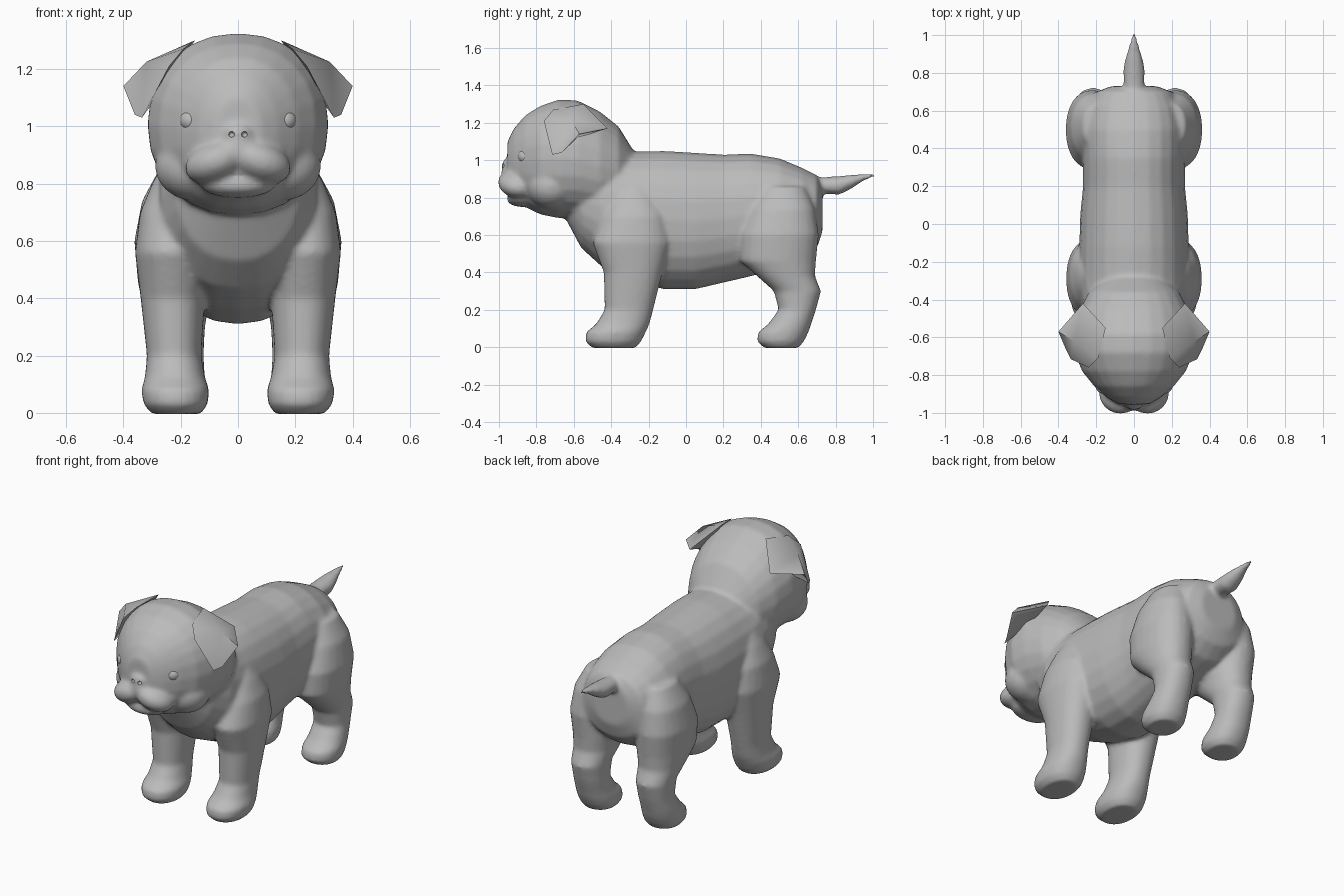
import bpy, bmesh, math
from mathutils import Vector, Matrix

if "Cube" in bpy.data.objects:
    bpy.data.objects.remove(bpy.data.objects["Cube"])

coat = bpy.data.materials.new("warm_grey")
coat.diffuse_color = (0.5, 0.5, 0.5, 1)
coat.use_nodes = True
coat.node_tree.nodes["Principled BSDF"].inputs["Base Color"].default_value = coat.diffuse_color


def make(name, bm):
    bmesh.ops.recalc_face_normals(bm, faces=bm.faces)
    me = bpy.data.meshes.new(name)
    bm.to_mesh(me)
    bm.free()
    me.materials.append(coat)
    ob = bpy.data.objects.new(name, me)
    bpy.context.collection.objects.link(ob)
    return ob


def loft(name, rings, axis, power=2.0, sides=24):
    """Rounded rings: (position, low a, high a, low b, high b) along y or z."""
    bm = bmesh.new()
    loops = []
    for p, a0, a1, b0, b1 in rings:
        loop = []
        for i in range(sides):
            t = 2 * math.pi * i / sides
            c, s = math.cos(t), math.sin(t)
            a = (a0 + a1) / 2 + (a1 - a0) / 2 * math.copysign(abs(c) ** (2 / power), c)
            b = (b0 + b1) / 2 + (b1 - b0) / 2 * math.copysign(abs(s) ** (2 / power), s)
            loop.append(bm.verts.new((a, p, b) if axis == 'y' else (a, b, p)))
        loops.append(loop)
    for l0, l1 in zip(loops, loops[1:]):
        for i in range(sides):
            j = (i + 1) % sides
            bm.faces.new((l0[i], l0[j], l1[j], l1[i]))
    bm.faces.new(loops[0])
    bm.faces.new(loops[-1])
    return make(name, bm)


def along_y(name, rows, power=2.0):
    """Rows: (y, top, bottom, half width)."""
    return loft(name, [(y, -w, w, b, t) for y, t, b, w in rows], 'y', power)


def ball(name, centre, radii, roll=0.0, turn=0.0):
    bm = bmesh.new()
    bmesh.ops.create_uvsphere(bm, u_segments=24, v_segments=16, radius=1)
    m = (Matrix.Translation(centre) @ Matrix.Rotation(turn, 4, 'Z')
         @ Matrix.Rotation(roll, 4, 'Y') @ Matrix.Diagonal((*radii, 1)))
    bm.transform(m)
    return make(name, bm)


def apply_all(ob):
    bpy.ops.object.select_all(action='DESELECT')
    ob.select_set(True)
    bpy.context.view_layer.objects.active = ob
    for m in list(ob.modifiers):
        bpy.ops.object.modifier_apply(modifier=m.name)


parts = []
# torso
parts.append(along_y("body", [
    (-.64, 1.0, .68, .14), (-.56, 1.05, .53, .22), (-.45, 1.08, .43, .27),
    (-.3, 1.045, .36, .29), (-.12, 1.05, .31, .29), (.05, 1.04, .31, .285),
    (.2, 1.03, .345, .27), (.35, 1.035, .38, .27), (.5, 1.01, .42, .27),
    (.62, .96, .46, .25), (.7, .92, .53, .2), (.73, .86, .62, .12)], 2.2))
# skull
parts.append(along_y("head", [
    (-.28, 1.05, .8, .15), (-.36, 1.18, .7, .24), (-.46, 1.26, .68, .29),
    (-.58, 1.32, .69, .315), (-.68, 1.325, .69, .315), (-.78, 1.29, .71, .275),
    (-.86, 1.24, .75, .21), (-.92, 1.17, .79, .14), (-.955, 1.1, .84, .08)], 2.15))
# tail
parts.append(along_y("tail", [
    (.64, .90, .80, .06), (.74, .91, .82, .055), (.82, .915, .815, .058),
    (.88, .922, .845, .045), (.95, .926, .89, .025), (1.01, .928, .912, .01)]))

for s in (-1, 1):
    def leg(name, rows):
        parts.append(loft(name, [(z, s * x0, s * x1, y0, y1)
                                 for z, x0, x1, y0, y1 in rows], 'z', 2.2))
    leg("front_leg", [
        (-.004, .13, .30, -.50, -.27), (.03, .105, .33, -.54, -.24), (.08, .1, .338, -.535, -.215),
        (.125, .115, .325, -.48, -.195), (.2, .128, .318, -.435, -.175), (.4, .115, .34, -.44, -.125),
        (.56, .1, .36, -.5, -.08), (.7, .1, .342, -.45, -.1), (.8, .1, .3, -.4, -.15),
        (.87, .1, .26, -.35, -.2)])
    leg("hind_leg", [
        (-.004, .13, .30, .42, .6), (.03, .105, .325, .38, .63), (.08, .105, .33, .385, .655),
        (.125, .115, .325, .44, .67), (.2, .12, .315, .495, .695), (.3, .115, .32, .47, .722),
        (.38, .1, .335, .38, .69), (.46, .08, .35, .29, .695), (.6, .08, .362, .29, .71),
        (.74, .08, .335, .34, .69), (.86, .08, .27, .4, .64)])
    # upper lip, eyelids and cheek
    parts.append(ball("upper_lip", (s * .075, -.90, .875), (.115, .105, .072), s * .35, s * .3))
    parts.append(ball("brow", (s * .155, -.838, 1.06), (.062, .05, .03), s * .15, s * .65))
    parts.append(ball("lower_lid", (s * .16, -.84, .98), (.06, .045, .02), 0, s * .65))
    parts.append(ball("cheek", (s * .15, -.72, .86), (.14, .13, .12)))
parts.append(ball("muzzle_bridge", (0, -.89, .92), (.09, .1, .085)))
parts.append(ball("chin", (0, -.875, .795), (.13, .085, .045)))
parts.append(ball("nose", (0, -.957, .975), (.048, .028, .034)))

# fuse everything into one smooth skin
bpy.ops.object.select_all(action='DESELECT')
for ob in parts:
    ob.select_set(True)
puppy = parts[0]
bpy.context.view_layer.objects.active = puppy
bpy.ops.object.join()
puppy.name = "puppy_body"
rm = puppy.modifiers.new("fuse", 'REMESH')
rm.mode = 'VOXEL'
rm.voxel_size = .012
sm = puppy.modifiers.new("soften", 'SMOOTH')
sm.factor = .5
sm.iterations = 8
apply_all(puppy)

# nostrils
for s in (-1, 1):
    cutter = ball("nostril_cutter", (s * .023, -.985, .972), (.011, .022, .011), s * .4)
    cutter.hide_render = True
    bo = puppy.modifiers.new("nostril", 'BOOLEAN')
    bo.operation = 'DIFFERENCE'
    bo.object = cutter
    apply_all(puppy)
    bpy.data.objects.remove(cutter)

smooth = [puppy]
for s, side in ((-1, "left"), (1, "right")):
    # eyes
    smooth.append(ball(side + "_eye", (s * .162, -.856, 1.02), (.042, .042, .04)))
    # folded ears: rim fan over a raised crown, closed to an inner point
    rim = [(.24, -.76, 1.21), (.335, -.715, 1.03), (.36, -.665, 1.04), (.4, -.57, 1.14),
           (.27, -.42, 1.17), (.15, -.55, 1.30), (.19, -.71, 1.27)]
    bm = bmesh.new()
    vs = [bm.verts.new((s * x, y, z)) for x, y, z in rim]
    crown = bm.verts.new((s * .32, -.62, 1.225))
    inner = bm.verts.new((s * .27, -.58, 1.12))
    for a, b in zip(vs, vs[1:] + vs[:1]):
        bm.faces.new((a, b, crown))
        bm.faces.new((b, a, inner))
    smooth.append(make(side + "_ear", bm))

# shading
bpy.ops.object.select_all(action='DESELECT')
for ob in smooth:
    ob.select_set(True)
bpy.context.view_layer.objects.active = puppy
bpy.ops.object.shade_smooth_by_angle(angle=math.radians(50))
for ob in smooth:
    ob.data.materials.clear()
    ob.data.materials.append(coat)
    for p in ob.data.polygons:
        p.material_index = 0
